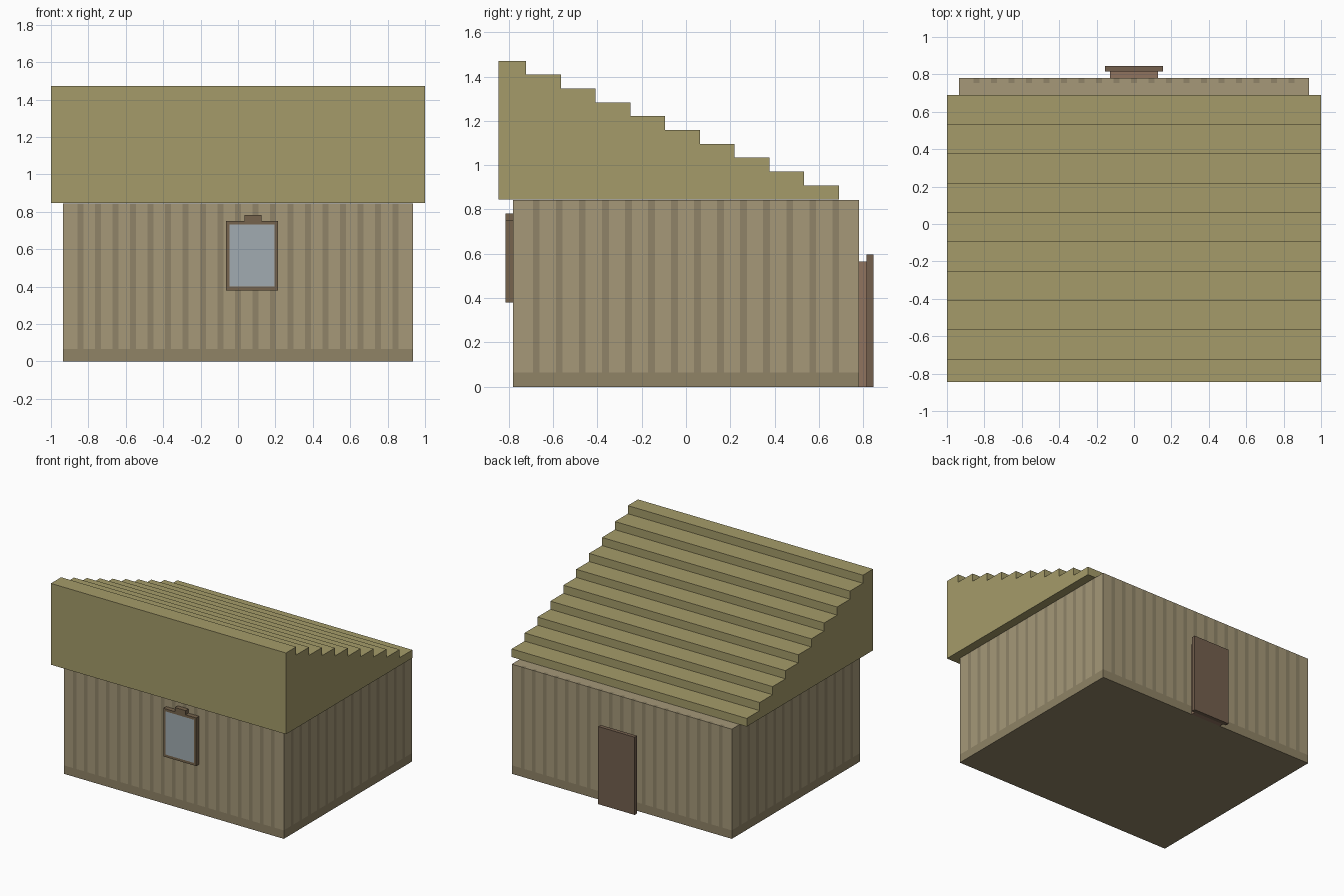
import bpy, bmesh
from mathutils import Vector

if "Cube" in bpy.data.objects:
    bpy.data.objects.remove(bpy.data.objects["Cube"])


def material(name, rgb):
    m = bpy.data.materials.new(name)
    m.diffuse_color = [(c / 255) ** 2.2 for c in rgb] + [1]
    m.use_nodes = True
    m.node_tree.nodes["Principled BSDF"].inputs["Base Color"].default_value = m.diffuse_color
    return m


WALL = material("wall_boards", (164, 151, 120))
STRIPE = material("board_gaps", (142, 131, 104))
BASE = material("base_band", (142, 130, 102))
ROOF = material("thatch", (163, 154, 105))
FRAME = material("frame_wood", (117, 100, 78))
GLASS = material("glass", (160, 170, 175))
DOOR = material("door_wood", (115, 96, 79))
JAMB = material("door_jamb_wood", (142, 115, 95))


def finish(name, bm, mats):
    bmesh.ops.recalc_face_normals(bm, faces=bm.faces)
    me = bpy.data.meshes.new(name)
    bm.to_mesh(me)
    bm.free()
    for m in mats:
        me.materials.append(m)
    ob = bpy.data.objects.new(name, me)
    bpy.context.collection.objects.link(ob)
    return ob


def box_mesh(lo, hi):
    bm = bmesh.new()
    bmesh.ops.create_cube(bm, size=1)
    for v in bm.verts:
        v.co = Vector([(a + b) / 2 + c * (b - a) for a, b, c in zip(lo, hi, v.co)])
    return bm


def box(name, lo, hi, mat):
    return finish(name, box_mesh(lo, hi), [mat])


# Walls: one box cut along the painted board gaps and the base band
WX, WY, WZ, BAND = 0.936, 0.78, 0.843, 0.065
HALF = 0.0155
x_gaps = [k * WX / 10 for k in range(-9, 10)]
y_gaps = [(k + 0.5) * WY / 7.5 for k in range(-7, 7)]
bm = box_mesh((-WX, -WY, 0), (WX, WY, WZ))


def cut(co, no):
    bmesh.ops.bisect_plane(bm, geom=bm.verts[:] + bm.edges[:] + bm.faces[:],
                           plane_co=co, plane_no=no)


cut((0, 0, BAND), (0, 0, 1))
cut((0, WY - 0.025, 0), (0, 1, 0))
for g in x_gaps:
    for s in (-HALF, HALF):
        cut((g + s, 0, 0), (1, 0, 0))
for g in y_gaps:
    for s in (-HALF, HALF):
        cut((0, g + s, 0), (0, 1, 0))


def in_gap(v, gaps):
    return any(abs(v - g) < HALF for g in gaps)


bm.normal_update()
for f in bm.faces:
    c, n = f.calc_center_median(), f.normal
    if c.z < BAND:
        f.material_index = 2
    elif abs(n.x) > 0.5:
        f.material_index = int(in_gap(c.y, y_gaps))
    elif abs(n.y) > 0.5 or c.y > WY - 0.025:
        f.material_index = int(in_gap(c.x, x_gaps))
finish("walls", bm, [WALL, STRIPE, BASE])

# Roof: stepped side profile extruded across the width
STEPS, RUN, RISE, Z0 = 10, 0.1568, 0.0625, 0.846
profile = [(-0.845, Z0), (0.69, Z0)]
for i in range(STEPS):
    z = Z0 + RISE * (i + 1)
    inner = -0.845 if i == STEPS - 1 else 0.69 - RUN * (i + 1)
    profile += [(0.69 - RUN * i, z), (inner, z)]
bm = bmesh.new()
face = bm.faces.new([bm.verts.new((-1, y, z)) for y, z in profile])
ext = bmesh.ops.extrude_face_region(bm, geom=[face])
bmesh.ops.translate(bm, vec=(2, 0, 0),
                    verts=[g for g in ext["geom"] if isinstance(g, bmesh.types.BMVert)])
finish("stepped_roof", bm, [ROOF])

# Window: frame box with flush glass pane in the front face, small block on top
bm = box_mesh((-0.064, -0.815, 0.38), (0.215, -0.78, 0.75))
bm.normal_update()
front = [f for f in bm.faces if f.normal.y < -0.5]
bmesh.ops.inset_region(bm, faces=front, thickness=0.027)
front[0].material_index = 1
finish("window", bm, [FRAME, GLASS])
box("window_top_block", (0.034, -0.815, 0.75), (0.125, -0.78, 0.782), FRAME)

# Door at the back: jamb behind a wider slab
box("door_jamb", (-0.128, 0.78, 0), (0.128, 0.815, 0.565), JAMB)
box("door_slab", (-0.155, 0.815, 0), (0.155, 0.845, 0.597), DOOR)
